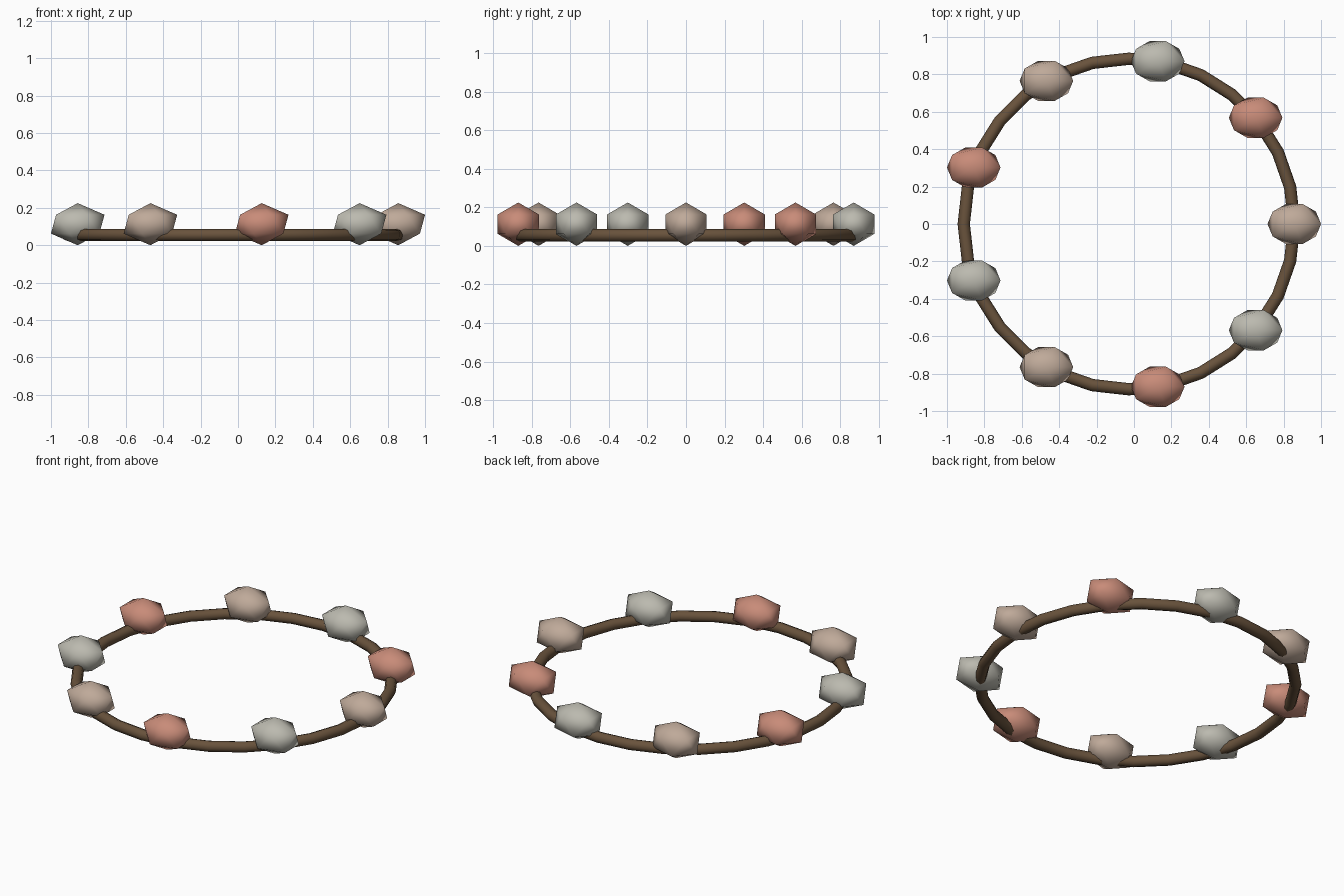
import bpy
from math import cos, sin, tau

if "Cube" in bpy.data.objects:
    bpy.data.objects.remove(bpy.data.objects["Cube"])

R, CX = 0.8836, -0.0266   # ring radius and centre offset


def material(name, rgb):
    m = bpy.data.materials.new(name)
    m.diffuse_color = (*rgb, 1)
    m.use_nodes = True
    m.node_tree.nodes["Principled BSDF"].inputs["Base Color"].default_value = m.diffuse_color
    return m


def finish(name, mat):
    ob = bpy.context.object
    ob.name = name
    ob.data.materials.append(mat)
    bpy.ops.object.shade_smooth()
    return ob


wood = material("brown", (0.14, 0.085, 0.045))
stone_mats = [material("tan", (0.52, 0.40, 0.32)),
              material("terracotta", (0.58, 0.26, 0.19)),
              material("pale_grey", (0.50, 0.49, 0.43))]

# Cord ring
bpy.ops.mesh.primitive_torus_add(major_segments=28, minor_segments=8,
                                 major_radius=R, minor_radius=0.033,
                                 location=(CX, 0, 0.055))
finish("cord_ring", wood)

# Nine flattened stones in three repeating colours, all facing the same way
for i in range(9):
    a = tau * i / 9
    bpy.ops.mesh.primitive_ico_sphere_add(
        subdivisions=1, radius=1,
        location=(CX + R * cos(a), R * sin(a), 0.1125))
    ob = finish(f"stone_{i + 1}", stone_mats[i % 3])
    ob.scale = (0.16, 0.126, 0.1125)
